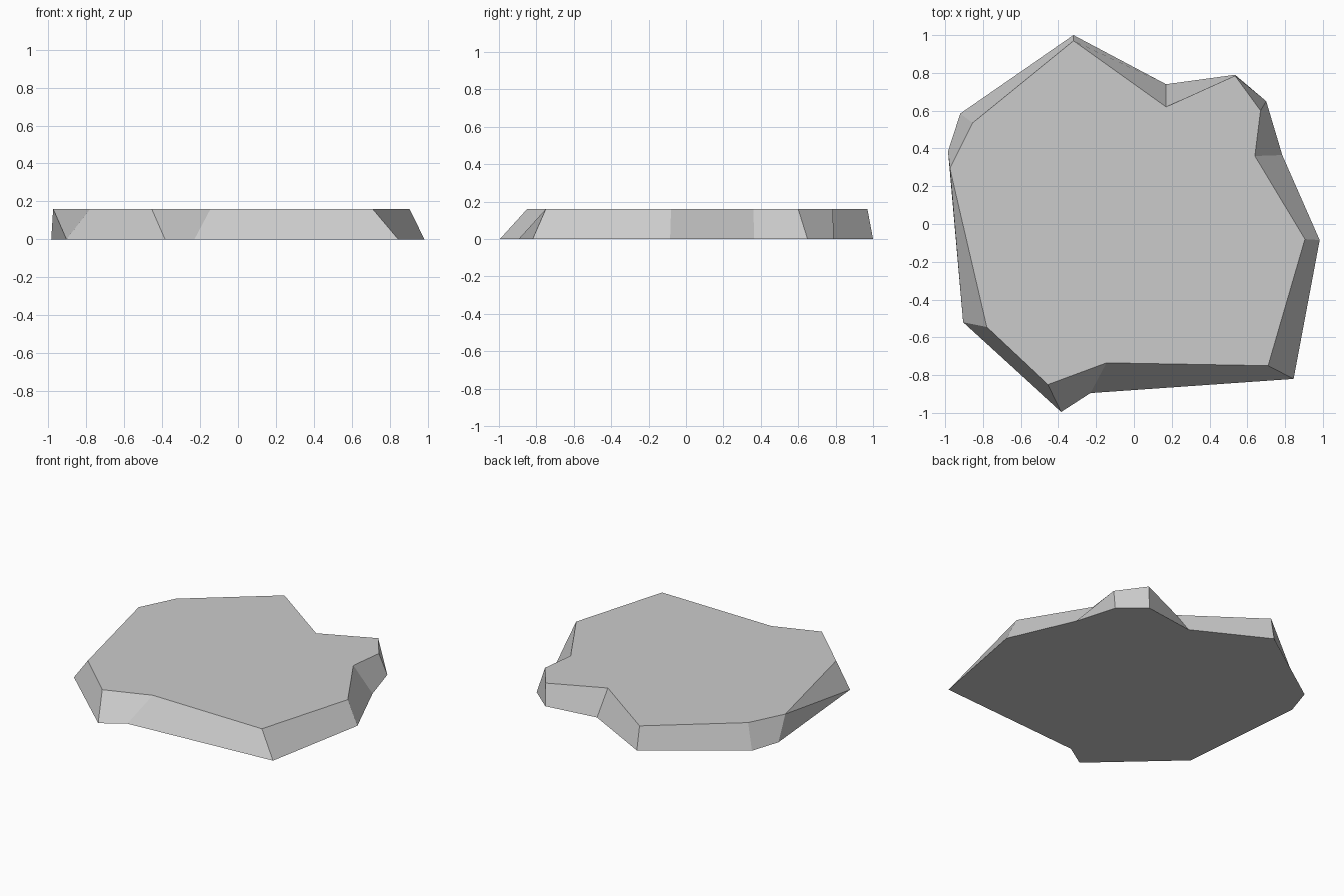
import bpy
import bmesh

cube = bpy.data.objects.get("Cube")
if cube:
    bpy.data.objects.remove(cube, do_unlink=True)

HEIGHT = 0.16

# Outlines, counter-clockwise from the back tip
base_outline = [(-0.32, 1.0), (-0.92, 0.585), (-0.985, 0.385), (-0.905, -0.52),
                (-0.385, -0.995), (-0.23, -0.895), (0.845, -0.82), (0.983, -0.085),
                (0.785, 0.365), (0.70, 0.65), (0.535, 0.79), (0.17, 0.74)]
top_outline = [(-0.32, 0.97), (-0.855, 0.535), (-0.975, 0.295), (-0.78, -0.545),
               (-0.455, -0.85), (-0.145, -0.735), (0.71, -0.75), (0.905, -0.08),
               (0.64, 0.36), (0.67, 0.60), (0.535, 0.785), (0.17, 0.62)]
CREASED_SIDE = 2  # this side folds along its diagonal

# Flat grey stone
stone = bpy.data.materials.new("stone_grey")
stone.use_nodes = True
grey = (0.6, 0.6, 0.6, 1.0)
stone.diffuse_color = grey
stone.node_tree.nodes["Principled BSDF"].inputs["Base Color"].default_value = grey

# Slab: two caps joined by sloping sides
bm = bmesh.new()
low = [bm.verts.new((x, y, 0)) for x, y in base_outline]
high = [bm.verts.new((x, y, HEIGHT)) for x, y in top_outline]
bm.faces.new(high)
bm.faces.new(low[::-1])
for i in range(len(low)):
    j = (i + 1) % len(low)
    if i == CREASED_SIDE:
        bm.faces.new((low[i], low[j], high[i]))
        bm.faces.new((low[j], high[j], high[i]))
    else:
        bm.faces.new((low[i], low[j], high[j], high[i]))
bmesh.ops.recalc_face_normals(bm, faces=bm.faces)

mesh = bpy.data.meshes.new("rock_slab")
bm.to_mesh(mesh)
bm.free()
mesh.materials.append(stone)
slab = bpy.data.objects.new("rock_slab", mesh)
bpy.context.collection.objects.link(slab)
